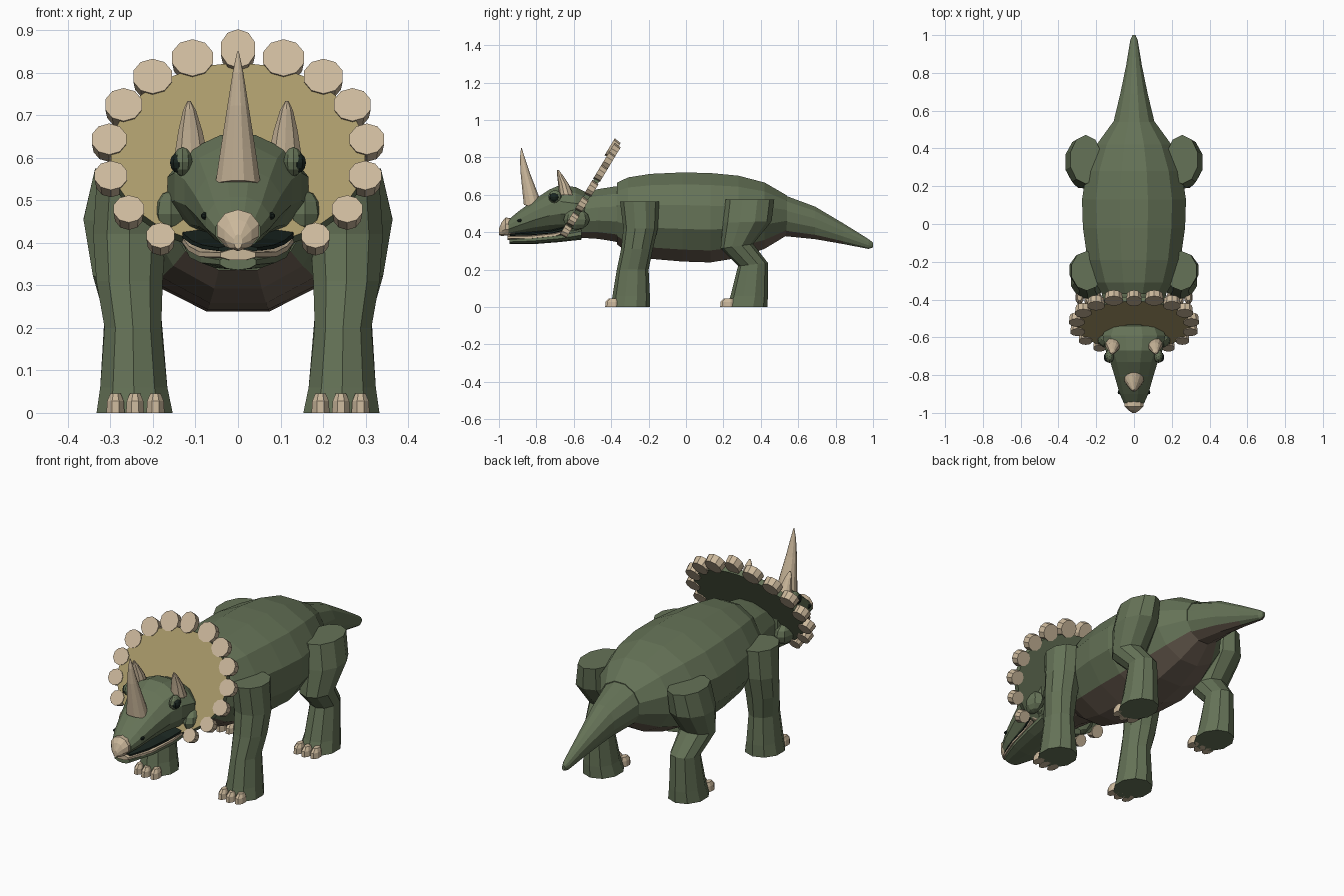
import bpy, bmesh
from math import sin, cos, pi, radians
from mathutils import Vector


def material(name, rgb):
    m = bpy.data.materials.new(name)
    m.diffuse_color = (*rgb, 1)
    return m


GREEN = material("green_skin", (0.13, 0.17, 0.095))
BELLY = material("belly_skin", (0.15, 0.115, 0.085))
TAN = material("frill_tan", (0.40, 0.32, 0.145))
CREAM = material("horn_cream", (0.60, 0.48, 0.33))
DARK = material("dark", (0.01, 0.018, 0.014))


def loft(name, rings, mat, sides=12, side=1, second=None, toward=None, limit=0.5):
    """Skin of elliptical rings (cx, cy, cz, half_x, half_other, tilt in degrees).
    Tilt 0 is a horizontal ring, 90 an upright one. Faces whose normal points
    along 'toward' get the second material."""
    bm = bmesh.new()
    loops = []
    for cx, cy, cz, rx, ro, tilt in rings:
        t = radians(tilt)
        loop = []
        for i in range(sides):
            a = 2 * pi * (i + 0.5) / sides
            loop.append(bm.verts.new((side * (cx + rx * cos(a)),
                                      cy + ro * sin(a) * cos(t),
                                      cz + ro * sin(a) * sin(t))))
        loops.append(loop)
    for a, b in zip(loops, loops[1:]):
        for i in range(sides):
            j = (i + 1) % sides
            bm.faces.new((a[i], a[j], b[j], b[i]))
    bm.faces.new(loops[0])
    bm.faces.new(loops[-1])
    bmesh.ops.recalc_face_normals(bm, faces=bm.faces)
    bm.normal_update()
    if second:
        for f in bm.faces:
            f.material_index = int(f.normal.dot(toward) > limit)
    return finish(name, bm, [mat, second] if second else [mat])


def finish(name, bm, mats):
    me = bpy.data.meshes.new(name)
    bm.to_mesh(me)
    bm.free()
    for m in mats:
        me.materials.append(m)
    ob = bpy.data.objects.new(name, me)
    bpy.context.collection.objects.link(ob)
    return ob


def ball(name, loc, scale, mat, u=10, v=6):
    bm = bmesh.new()
    bmesh.ops.create_uvsphere(bm, u_segments=u, v_segments=v, radius=1)
    bmesh.ops.scale(bm, vec=scale, verts=bm.verts)
    bmesh.ops.translate(bm, vec=loc, verts=bm.verts)
    return finish(name, bm, [mat])


def upright(profile):
    """Rings along y from (y, bottom z, top z, half width)."""
    return [(0, y, (lo + hi) / 2, w, (hi - lo) / 2, 90) for y, lo, hi, w in profile]


DOWN = Vector((0, 0, -1))

# Trunk, neck and tail
loft("body", upright([(-0.37, 0.33, 0.67, 0.175), (-0.31, 0.285, 0.70, 0.215),
                      (-0.19, 0.25, 0.72, 0.255), (-0.02, 0.235, 0.728, 0.28),
                      (0.13, 0.23, 0.725, 0.285), (0.28, 0.255, 0.71, 0.26),
                      (0.42, 0.305, 0.672, 0.205), (0.54, 0.38, 0.60, 0.115)]),
     GREEN, 12, second=BELLY, toward=DOWN, limit=0.6)
loft("neck", upright([(-0.62, 0.37, 0.60, 0.12), (-0.47, 0.36, 0.635, 0.15),
                      (-0.38, 0.345, 0.65, 0.175), (-0.28, 0.31, 0.66, 0.18)]),
     GREEN, 12, second=BELLY, toward=DOWN, limit=0.8)
loft("tail", upright([(0.53, 0.375, 0.60, 0.115), (0.69, 0.36, 0.54, 0.075),
                      (0.84, 0.335, 0.45, 0.043), (0.975, 0.31, 0.365, 0.02),
                      (1.0, 0.318, 0.345, 0.008)]),
     GREEN, 12, second=BELLY, toward=DOWN, limit=0.8)

# Head, beak and jaw
loft("skull", upright([(-0.54, 0.42, 0.62, 0.15), (-0.59, 0.40, 0.645, 0.172),
                       (-0.67, 0.405, 0.658, 0.155), (-0.73, 0.405, 0.632, 0.13),
                       (-0.81, 0.40, 0.578, 0.105), (-0.90, 0.39, 0.51, 0.078),
                       (-0.95, 0.385, 0.468, 0.055)]), GREEN, 12)
loft("beak", upright([(-0.915, 0.385, 0.475, 0.052), (-0.965, 0.382, 0.478, 0.052),
                      (-0.985, 0.38, 0.455, 0.033), (-1.0, 0.385, 0.42, 0.01)]), CREAM, 10)
loft("lower_jaw", upright([(-0.56, 0.36, 0.43, 0.13), (-0.68, 0.347, 0.40, 0.12),
                           (-0.82, 0.336, 0.385, 0.092), (-0.945, 0.336, 0.372, 0.045)]),
     GREEN, 10)
loft("jaw_rim", upright([(-0.62, 0.395, 0.425, 0.145), (-0.70, 0.37, 0.402, 0.125),
                         (-0.83, 0.358, 0.388, 0.098), (-0.955, 0.358, 0.385, 0.045)]),
     CREAM, 8)
loft("mouth", upright([(-0.63, 0.405, 0.44, 0.148), (-0.72, 0.388, 0.413, 0.118),
                       (-0.84, 0.378, 0.402, 0.09), (-0.94, 0.376, 0.394, 0.05)]), DARK, 8)

# Nose horn
loft("nose_horn", [(0, -0.815, 0.535, 0.055, 0.055, -12), (0, -0.835, 0.62, 0.042, 0.042, -8),
                   (0, -0.86, 0.72, 0.026, 0.026, -5), (0, -0.875, 0.80, 0.013, 0.013, 0),
                   (0, -0.88, 0.85, 0.002, 0.002, 0)], CREAM, 12)

# Frill: tilted oval plate, tan in front, green behind
TILT = 59
along = Vector((0, cos(radians(TILT)), sin(radians(TILT))))
facing = Vector((0, -along.z, along.y))
middle = Vector((0, -0.525, 0.60))
loft("frill", [(*(middle + facing * d), 0.30, 0.25, TILT) for d in (-0.015, 0.015)],
     GREEN, 40, second=TAN, toward=facing)


# Scalloped frill edge
def scallop(k, side):
    a = radians(20.5 * k)
    r = 0.053 - 0.0026 * k
    c = middle + along * (0.28 * cos(a)) + Vector((0.306 * sin(a), 0, 0))
    rings = []
    for d, grow in ((-0.02, 0.9), (0.02, 1)):
        p = c + facing * (d + (0.012 if k == 0 else 0))
        rings.append((*p, r * grow * (0.8 if k == 0 else 1), r * grow, TILT))
    loft("frill_scallop", rings, CREAM, 10, side)


scallop(0, 1)

for s in (1, -1):
    for k in range(1, 8):
        scallop(k, s)

    # Face details
    loft("brow_horn", [(0.11, -0.64, 0.60, 0.042, 0.038, 0), (0.112, -0.655, 0.66, 0.03, 0.03, -10),
                       (0.114, -0.675, 0.71, 0.016, 0.016, -15),
                       (0.115, -0.685, 0.733, 0.004, 0.004, 0)], CREAM, 10, s)
    ball("eyelid", (s * 0.13, -0.70, 0.59), (0.024, 0.036, 0.035), GREEN)
    ball("eye", (s * 0.139, -0.705, 0.588), (0.022, 0.027, 0.025), DARK)
    ball("nostril", (s * 0.078, -0.89, 0.463), (0.009, 0.013, 0.009), DARK, 8, 5)
    ball("cheek", (s * 0.158, -0.585, 0.468), (0.042, 0.07, 0.055), GREEN, 8, 6)

    # Front leg
    loft("front_leg", [(0.25, -0.248, 0.565, 0.085, 0.105, 0), (0.255, -0.243, 0.42, 0.09, 0.092, 0),
                       (0.255, -0.262, 0.31, 0.082, 0.085, 0), (0.247, -0.285, 0.20, 0.07, 0.085, 0),
                       (0.245, -0.293, 0.06, 0.083, 0.1, 0), (0.243, -0.298, 0, 0.094, 0.105, 0)],
         GREEN, 10, s)
    # Hind leg with bent hock
    loft("hind_leg", [(0.255, 0.342, 0.575, 0.085, 0.13, 0), (0.268, 0.328, 0.455, 0.1, 0.13, 2),
                      (0.26, 0.272, 0.325, 0.085, 0.088, 8), (0.247, 0.358, 0.228, 0.07, 0.08, 6),
                      (0.245, 0.338, 0.06, 0.083, 0.1, 0), (0.243, 0.325, 0, 0.094, 0.11, 0)],
         GREEN, 10, s)
    # Toenails
    for foot_y, label in ((-0.398, "front_toenail"), (0.217, "hind_toenail")):
        for x, back in ((0.194, 0.006), (0.242, 0), (0.288, 0.008)):
            y = foot_y + back
            loft(label, [(x, y, 0.0, 0.023, 0.037, 0), (x, y, 0.028, 0.021, 0.035, 0),
                         (x, y + 0.005, 0.046, 0.013, 0.022, 0)], CREAM, 8, s)
